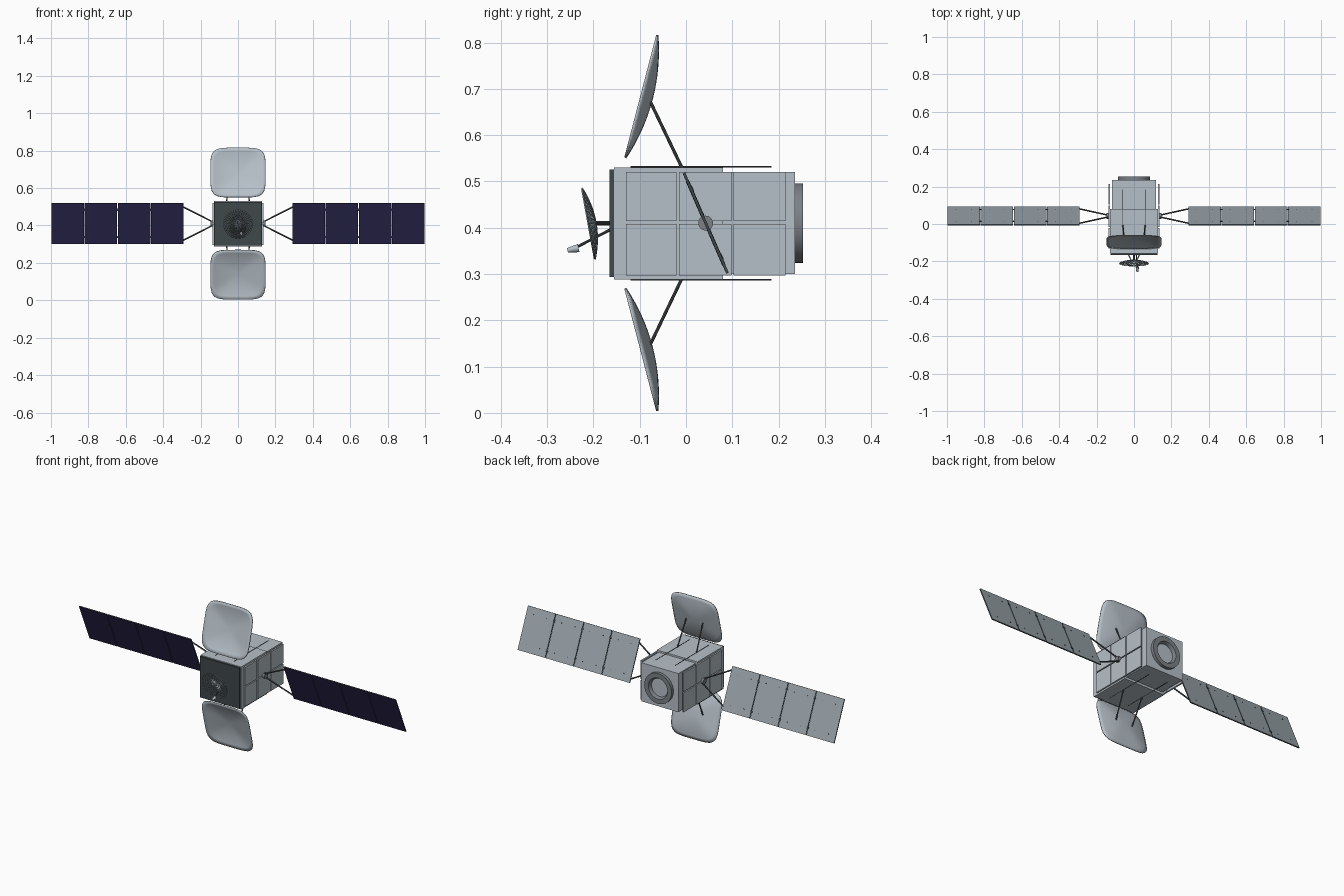
import bpy, bmesh, math
from mathutils import Vector, Matrix

cube = bpy.data.objects.get("Cube")
if cube:
    bpy.data.objects.remove(cube, do_unlink=True)

MID = 0.41  # height of the long axis


def material(name, r, g, b):
    m = bpy.data.materials.new(name)
    m.use_nodes = True
    m.diffuse_color = (r, g, b, 1)
    m.node_tree.nodes["Principled BSDF"].inputs["Base Color"].default_value = (r, g, b, 1)
    return m


light_grey = material("light grey", 0.47, 0.53, 0.58)
panel_grey = material("panel grey", 0.32, 0.37, 0.4)
ring_grey = material("ring grey", 0.2, 0.22, 0.24)
slate = material("dark slate", 0.05, 0.065, 0.07)
rod_grey = material("rod grey", 0.07, 0.08, 0.085)
cell_blue = material("solar cell blue", 0.025, 0.022, 0.085)


def finish(name, bm, *mats):
    bmesh.ops.recalc_face_normals(bm, faces=bm.faces)
    me = bpy.data.meshes.new(name)
    bm.to_mesh(me)
    bm.free()
    ob = bpy.data.objects.new(name, me)
    for m in mats:
        me.materials.append(m)
    bpy.context.collection.objects.link(ob)
    return ob


def smooth(ob):
    bpy.ops.object.select_all(action="DESELECT")
    ob.select_set(True)
    bpy.context.view_layer.objects.active = ob
    bpy.ops.object.shade_smooth_by_angle(angle=math.radians(35))


def box(name, x, y, z, *mats):
    bm = bmesh.new()
    size = [b - a for a, b in (x, y, z)]
    centre = [(a + b) / 2 for a, b in (x, y, z)]
    bmesh.ops.create_cube(bm, size=1, matrix=Matrix.Translation(centre) @ Matrix.Diagonal((*size, 1)))
    return finish(name, bm, *mats)


def rod(name, a, b, r, mat, r2=None, sides=8):
    a, b = Vector(a), Vector(b)
    turn = (b - a).to_track_quat("Z", "Y").to_matrix().to_4x4()
    bm = bmesh.new()
    bmesh.ops.create_cone(bm, cap_ends=True, segments=sides, radius1=r, radius2=r if r2 is None else r2,
                          depth=(b - a).length, matrix=Matrix.Translation((a + b) / 2) @ turn)
    ob = finish(name, bm, mat)
    smooth(ob)
    return ob


def dish(name, low, high, half_width, power, depth, rings, sides, mat, flip=1):
    """Shallow bowl on a flat superellipse rim; low and high are (y, z) rim ends."""
    low, high = Vector((0, *low)), Vector((0, *high))
    centre, up = (low + high) / 2, (high - low) / 2
    back = Vector((0, up.z, -up.y)).normalized()

    def point(r, t):
        c, s = math.cos(t), math.sin(t)
        k = r / (abs(c) ** power + abs(s) ** power) ** (1 / power)
        p = centre + Vector((half_width * k * c, 0, 0)) + up * (k * s) + back * depth * (1 - r * r)
        p.z = MID + flip * (p.z - MID)
        return p

    bm = bmesh.new()
    hub = bm.verts.new(point(0, 0))
    loops = [[bm.verts.new(point((i + 1) / rings, math.tau * j / sides)) for j in range(sides)]
             for i in range(rings)]
    for j in range(sides):
        k = (j + 1) % sides
        bm.faces.new((hub, loops[0][j], loops[0][k]))
        for a, b in zip(loops, loops[1:]):
            bm.faces.new((a[j], b[j], b[k], a[k]))
    return finish(name, bm, mat)


# Body: wide front bay, narrower rear bay, dark front plate
box("front_bay", (-0.128, 0.128), (-0.155, 0.08), (0.288, 0.53), light_grey)
box("rear_bay", (-0.117, 0.117), (0.08, 0.235), (0.3, 0.52), light_grey)
box("front_plate", (-0.125, 0.125), (-0.165, -0.155), (0.294, 0.526), slate)

# Side panels in a grid that overhangs the rear bay
for s, side in ((1, "left"), (-1, "right")):
    for y in ((-0.13, -0.021), (-0.015, 0.098), (0.103, 0.215)):
        for z in ((0.297, 0.408), (0.414, 0.52)):
            box(side + "_side_panel", sorted((s * 0.127, s * 0.136)), y, z, light_grey)

# Rear nozzle ring, lathed from a square section
bm = bmesh.new()
section = [(0.086, 0.23), (0.086, 0.253), (0.06, 0.253), (0.052, 0.24), (0.052, 0.23)]
verts = [bm.verts.new((r, y, MID)) for r, y in section]
edges = [bm.edges.new((verts[i], verts[i + 1])) for i in range(len(verts) - 1)]
bmesh.ops.spin(bm, geom=verts + edges, cent=(0, 0, MID), axis=(0, 1, 0), angle=math.tau, steps=40)
bmesh.ops.remove_doubles(bm, verts=bm.verts, dist=1e-5)
smooth(finish("rear_ring", bm, ring_grey))

# Large reflectors above and below, with their struts and rails
for f, level in ((1, "upper"), (-1, "lower")):
    ob = dish(level + "_reflector", (-0.131, 0.551), (-0.062, 0.816), 0.147, 5, 0.023, 8, 56, light_grey, f)
    mod = ob.modifiers.new("thickness", "SOLIDIFY")
    mod.thickness = 0.005
    mod.offset = 0
    smooth(ob)
    for s in (1, -1):
        rod(level + "_reflector_strut", (s * 0.052, -0.077, MID + f * 0.262),
            (s * 0.06, -0.008, MID + f * 0.118), 0.0035, rod_grey)
        rod(level + "_rail", (s * 0.06, -0.12, MID + f * 0.122),
            (s * 0.06, 0.185, MID + f * 0.122), 0.0015, rod_grey, sides=6)

# Solar wings: four hinged panels each, tilted about x
TILT = 0.41
TURN = Matrix.Translation((0, 0.0425, MID)) @ Matrix.Rotation(TILT, 4, "X")
HALF = 0.118
for s, side in ((1, "left"), (-1, "right")):
    for i in range(4):
        a = 0.291 + i * 0.1775
        b = a + 0.1735
        ob = box(side + "_solar_panel", sorted((s * a, s * b)), (-0.003, 0.003), (-HALF, HALF),
                 panel_grey, cell_blue, slate)
        for p in ob.data.polygons:
            p.material_index = 1 if p.normal.y < -0.5 else 0 if p.normal.y > 0.5 else 2
        ob.data.transform(TURN)
        # Hinges bridging to the next panel and studs on the back
        for z in (-0.08, 0.08):
            if i < 3:
                h = box(side + "_hinge", sorted((s * (b - 0.004), s * (b + 0.008))), (0.002, 0.005),
                        (z - 0.006, z + 0.006), slate)
                h.data.transform(TURN)
            for x in (a + 0.045, b - 0.045):
                k = box(side + "_stud", (s * x - 0.002, s * x + 0.002), (0.002, 0.005),
                        (z - 0.002, z + 0.002), slate)
                k.data.transform(TURN)
    # Yoke: round hub and two spreading arms
    rod(side + "_yoke_hub", (s * 0.13, 0.0425, MID), (s * 0.148, 0.0425, MID), 0.016, ring_grey, sides=20)
    for e in (1, -1):
        start = TURN @ Vector((s * 0.142, 0, e * 0.014))
        end = TURN @ Vector((s * 0.294, 0, e * 0.098))
        rod(side + "_yoke_arm", start, end, 0.004, rod_grey)

# Small openwork dish on the front with its post, arms and feed
mesh_dish = dish("mesh_dish", (-0.197, 0.331), (-0.225, 0.486), 0.079, 2, 0.016, 9, 36, panel_grey)
wire = mesh_dish.modifiers.new("openwork", "WIREFRAME")
wire.thickness = 0.004
wire.use_even_offset = False
rod("dish_post", (0, -0.165, MID), (0, -0.197, MID), 0.005, rod_grey)
for s in (1, -1):
    rod("dish_brace", (s * 0.03, -0.163, 0.412), (s * 0.012, -0.2, 0.412), 0.0025, rod_grey)
rod("feed_arm", (0.012, -0.163, 0.396), (0.018, -0.238, 0.357), 0.003, rod_grey)
rod("feed_horn", (0.018, -0.232, 0.356), (0.018, -0.256, 0.351), 0.009, light_grey, r2=0.005, sides=12)
